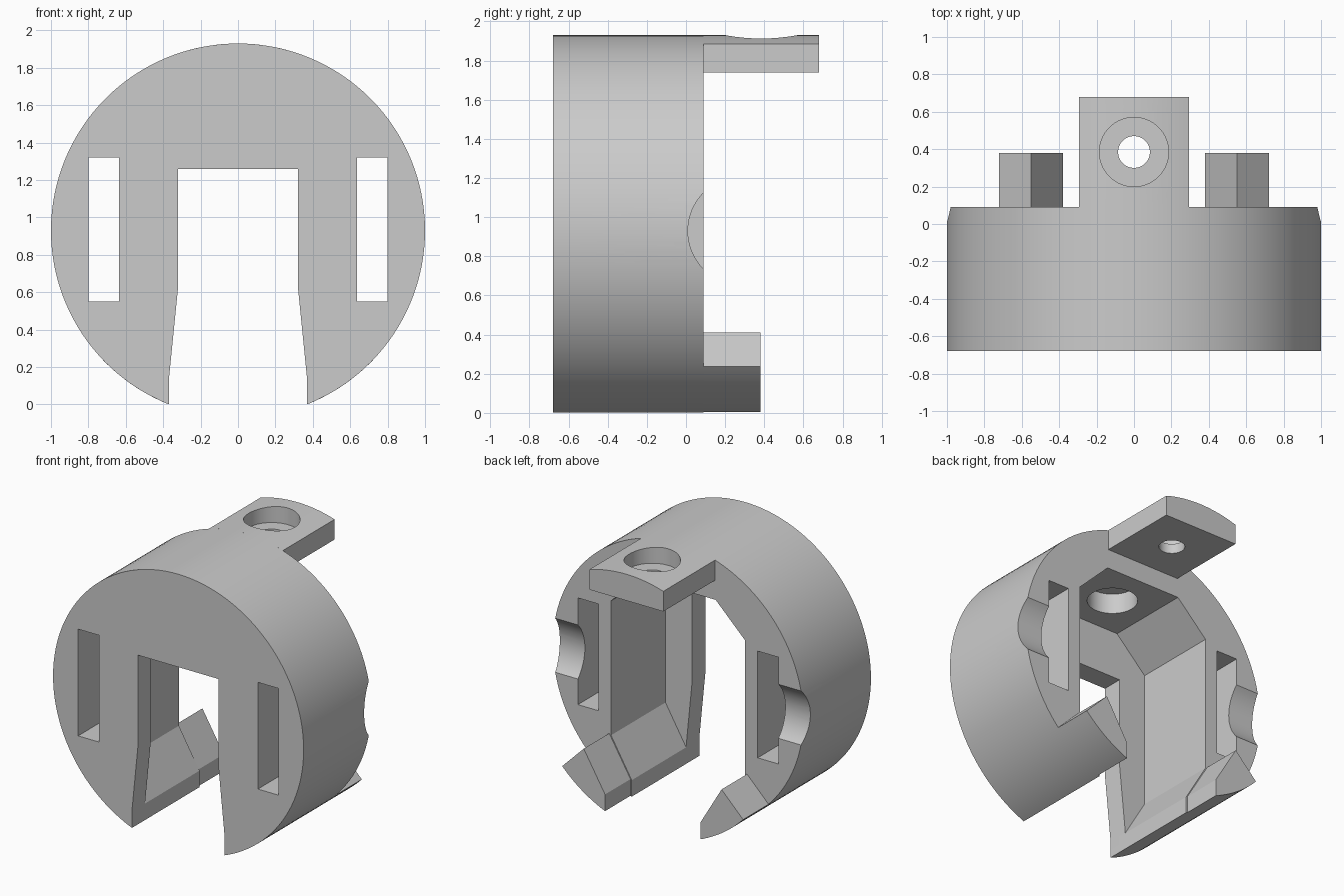
import bpy, bmesh, math

if "Cube" in bpy.data.objects:
    bpy.data.objects.remove(bpy.data.objects["Cube"], do_unlink=True)

CZ = 0.93                          # height of the ring axis
FRONT, WALL, BACK = -0.68, -0.53, 0.09

grey = bpy.data.materials.new("light grey plastic")
grey.use_nodes = True
grey.diffuse_color = (0.6, 0.6, 0.6, 1)
grey.node_tree.nodes["Principled BSDF"].inputs["Base Color"].default_value = (0.6, 0.6, 0.6, 1)


def prism(name, profile, y0, y1):
    """Extrude an x-z profile along y."""
    bm = bmesh.new()
    face = bm.faces.new([bm.verts.new((x, y0, z)) for x, z in profile])
    grown = bmesh.ops.extrude_face_region(bm, geom=[face])["geom"]
    bmesh.ops.translate(bm, vec=(0, y1 - y0, 0),
                        verts=[v for v in grown if isinstance(v, bmesh.types.BMVert)])
    bmesh.ops.recalc_face_normals(bm, faces=bm.faces)
    mesh = bpy.data.meshes.new(name)
    bm.to_mesh(mesh)
    bm.free()
    mesh.materials.append(grey)
    obj = bpy.data.objects.new(name, mesh)
    bpy.context.collection.objects.link(obj)
    return obj


def arc(x0, x1, side, steps=16):
    """Points on the ring's outer circle, upper (1) or lower (-1) half."""
    xs = [x0 + (x1 - x0) * i / steps for i in range(steps + 1)]
    return [(x, CZ + side * math.sqrt(1 - x * x)) for x in xs]


def mirrored(half):
    """Close a right-hand outline with its mirror image."""
    return half + [(-x, z) for x, z in reversed(half)]


def rod(name, radius, depth, location, rotation=(0, 0, 0)):
    bpy.ops.mesh.primitive_cylinder_add(vertices=64, radius=radius, depth=depth,
                                        location=location, rotation=rotation)
    obj = bpy.context.object
    obj.name = name
    obj.data.materials.append(grey)
    return obj


def cut(target, cutter):
    mod = target.modifiers.new(cutter.name, "BOOLEAN")
    mod.operation = "DIFFERENCE"
    mod.solver = "EXACT"
    mod.object = cutter
    bpy.context.view_layer.objects.active = target
    bpy.ops.object.modifier_apply(modifier=mod.name)
    bpy.data.objects.remove(cutter, do_unlink=True)


def smooth(obj):
    bpy.ops.object.select_all(action="DESELECT")
    obj.select_set(True)
    bpy.context.view_layer.objects.active = obj
    bpy.ops.object.shade_smooth_by_angle(angle=math.radians(20))


# Round housing
circle = [(math.cos(a), CZ + math.sin(a))
          for a in (math.tau * i / 128 for i in range(128))]
housing = prism("housing", circle, FRONT, BACK)

# Rear cavity with chamfered ceiling, and the narrower front opening
cavity = [(0.37, -0.2), (0.37, 0.12), (0.535, 0.40), (0.535, 1.37), (0.30, 1.60)]
cut(housing, prism("cavity", mirrored(cavity), WALL, BACK + 0.2))
opening = [(0.37, -0.2), (0.37, 0.13), (0.322, 0.61), (0.322, 1.26)]
cut(housing, prism("opening", mirrored(opening), FRONT - 0.1, WALL + 0.05))

# Blind round pocket in the cavity ceiling
cut(housing, rod("pocket", 0.165, 0.245, (0, -0.22, 1.6225)))

# Side slots and the finger scoops on the rear rim
for s in (1, -1):
    slot = [(s * x, z) for x, z in ((0.635, 0.55), (0.80, 0.55), (0.80, 1.32), (0.635, 1.32))]
    cut(housing, prism("slot", slot, FRONT - 0.1, BACK + 0.1))
    cut(housing, rod("scoop", 0.278, 0.4, (s * 1.0, 0.288, CZ), (0, math.pi / 2, 0)))
smooth(housing)

# Top tab with counterbored screw hole
top_tab = prism("top_tab", [(-0.295, 1.74)] + arc(-0.295, 0.295, 1) + [(0.295, 1.74)], BACK, 0.68)
cut(top_tab, rod("counterbore", 0.185, 0.4, (0, 0.385, 2.01)))
cut(top_tab, rod("screw_hole", 0.085, 0.6, (0, 0.385, 1.8)))
smooth(top_tab)

# Bottom tabs
for s, side in ((1, "left"), (-1, "right")):
    outline = arc(0.38, 0.722, -1) + [(0.55, 0.41), (0.38, 0.125)]
    smooth(prism(side + "_bottom_tab", [(s * x, z) for x, z in outline], BACK, 0.38))
